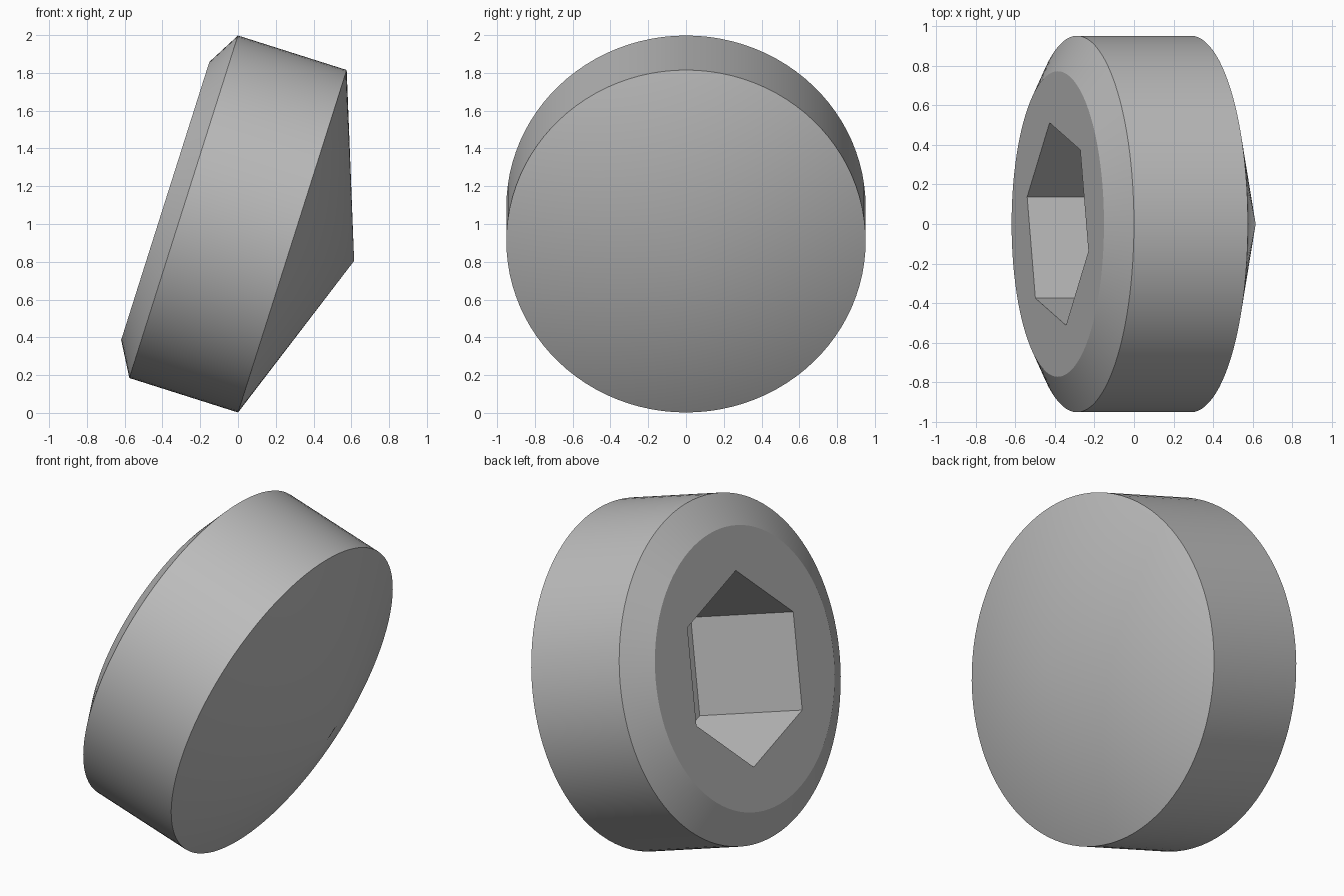
import bpy
import bmesh
from math import cos, sin, tau, radians

cube = bpy.data.objects.get("Cube")
if cube:
    bpy.data.objects.remove(cube, do_unlink=True)

SIDES = 96
TILT = radians(107.6)

# Plain grey material
grey = bpy.data.materials.new("plain_grey")
grey.use_nodes = True
colour = (0.5, 0.5, 0.5, 1)
grey.diffuse_color = colour
grey.node_tree.nodes["Principled BSDF"].inputs["Base Color"].default_value = colour

bm = bmesh.new()


def ring(radius, height, sides=SIDES, start=0.0):
    """Closed loop of vertices around the plug axis."""
    angles = [start + tau * i / sides for i in range(sides)]
    return [bm.verts.new((radius * cos(a), radius * sin(a), height)) for a in angles]


def wall(lower, upper):
    """Quads joining two loops of equal length."""
    n = len(lower)
    for i in range(n):
        j = (i + 1) % n
        bm.faces.new((lower[i], lower[j], upper[j], upper[i]))


def loop_edges(loop):
    return [bm.edges.get((v, loop[i - 1])) for i, v in enumerate(loop)]


# Chamfered round body
face_rim = ring(0.772, -0.404)
back_rim = ring(0.951, -0.302)
front_rim = ring(0.951, 0.302)
wall(face_rim, back_rim)
wall(back_rim, front_rim)

# Shallow cone tip
tip = bm.verts.new((0, 0, 0.645))
for i in range(SIDES):
    bm.faces.new((front_rim[i - 1], front_rim[i], tip))

# Hexagonal socket
socket_rim = ring(0.53, -0.404, 6, radians(15))
socket_floor = ring(0.53, 0.30, 6, radians(15))
wall(socket_floor, socket_rim)
bm.faces.new(socket_floor)

# Flat end face around the socket
bmesh.ops.triangle_fill(bm, use_beauty=True, use_dissolve=False, normal=(0, 0, -1),
                        edges=loop_edges(face_rim) + loop_edges(socket_rim))
bmesh.ops.recalc_face_normals(bm, faces=bm.faces)

mesh = bpy.data.meshes.new("socket_plug")
bm.to_mesh(mesh)
bm.free()
mesh.materials.append(grey)

plug = bpy.data.objects.new("socket_plug", mesh)
bpy.context.collection.objects.link(plug)
plug.location = (0, 0, 1)
plug.rotation_euler = (0, TILT, 0)

bpy.ops.object.select_all(action="DESELECT")
plug.select_set(True)
bpy.context.view_layer.objects.active = plug
bpy.ops.object.shade_smooth_by_angle(angle=radians(15))
